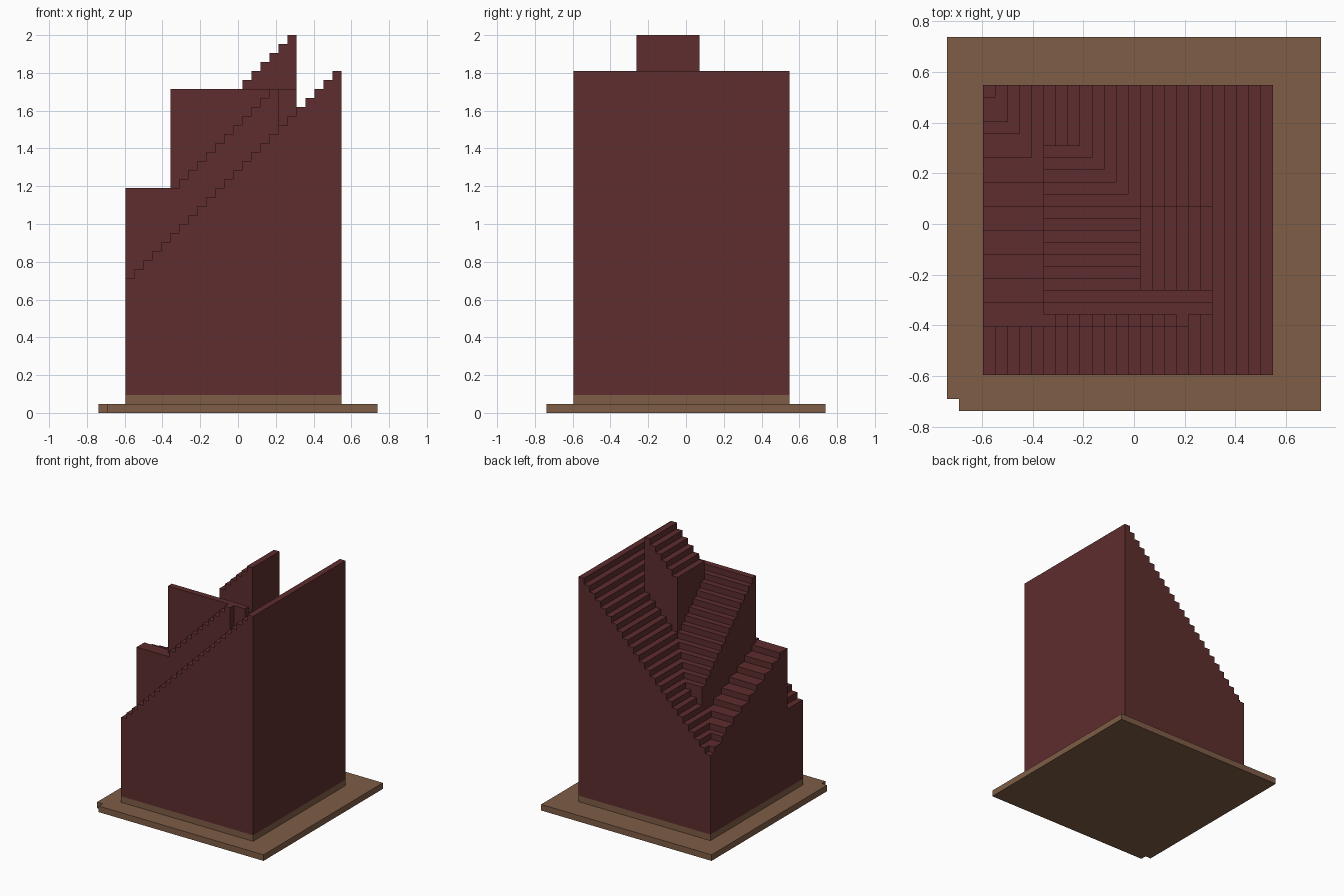
import bpy
import bmesh

U = 2 / 42          # one block
BODY = -12.5        # offset of the body grid, in blocks
PLATE = 15.5        # half width of the ground plate, in blocks

cube = bpy.data.objects.get("Cube")
if cube:
    bpy.data.objects.remove(cube, do_unlink=True)


def material(name, color):
    mat = bpy.data.materials.new(name)
    mat.use_nodes = True
    mat.diffuse_color = color
    mat.node_tree.nodes["Principled BSDF"].inputs["Base Color"].default_value = color
    return mat


RED = material("dark red", (0.112, 0.0262, 0.0273, 1))
BROWN = material("earth brown", (0.209, 0.110, 0.061, 1))


def prism(name, profile, lo, hi, axis, mat):
    """Extrude a flat profile from lo to hi along an axis, in block units."""
    def place(a, b, c):
        point = {"x": (c, a, b), "y": (a, c, b), "z": (a, b, c)}[axis]
        return [v * U for v in point]

    bm = bmesh.new()
    near = [bm.verts.new(place(a, b, lo)) for a, b in profile]
    far = [bm.verts.new(place(a, b, hi)) for a, b in profile]
    bm.faces.new(near)
    bm.faces.new(far)
    for k in range(len(profile)):
        n = (k + 1) % len(profile)
        bm.faces.new((near[k], near[n], far[n], far[k]))
    bmesh.ops.recalc_face_normals(bm, faces=bm.faces)
    mesh = bpy.data.meshes.new(name)
    bm.to_mesh(mesh)
    bm.free()
    mesh.materials.append(mat)
    obj = bpy.data.objects.new(name, mesh)
    bpy.context.collection.objects.link(obj)
    return obj


def stairs(name, start, heights, lo, hi, axis, base):
    """Solid flight: one tread per block, rising from a flat base."""
    profile = [(start + BODY, base)]
    for k, h in enumerate(heights):
        if k == 0 or h != heights[k - 1]:
            if k:
                profile.append((start + k + BODY, heights[k - 1]))
            profile.append((start + k + BODY, h))
    end = start + len(heights) + BODY
    profile += [(end, heights[-1]), (end, base)]
    return prism(name, profile, lo + BODY, hi + BODY, axis, RED)


# Ground plate with one corner block missing
P, Q = PLATE, PLATE - 1
prism("ground_plate", [(-Q, -P), (P, -P), (P, P), (-P, P), (-P, -Q), (-Q, -Q)],
      0, 1, "z", BROWN)

# Brown footing under the walls
A, B = BODY, BODY + 24
prism("footing", [(A, A), (B, A), (B, B), (A, B)], 1, 2, "z", BROWN)

# Main block: wide stair rising across the whole width
stairs("main_stairs", 0, [i + 15 for i in range(24)], 0, 24, "y", 2)

# Side flight falling towards the back, with two-block treads
side = [25 - k // 2 for k in range(16)] + [17, 16, 16]
stairs("side_stairs", 4, side, 0, 5, "x", 15)

# Narrow front flight against the inner wall
stairs("front_ledge_stairs", 5, [i + 20 for i in range(5, 17)], 4, 5, "y", 18)

# Inner wall and the steep flight falling from it
stairs("inner_wall", 5, [36, 35], 5, 19, "x", 18)
stairs("inner_stairs", 7, [41 - j for j in range(7, 19)], 5, 13, "x", 18)

# Top tower flight
stairs("tower_stairs", 13, [i + 24 for i in range(13, 19)], 7, 14, "y", 18)
